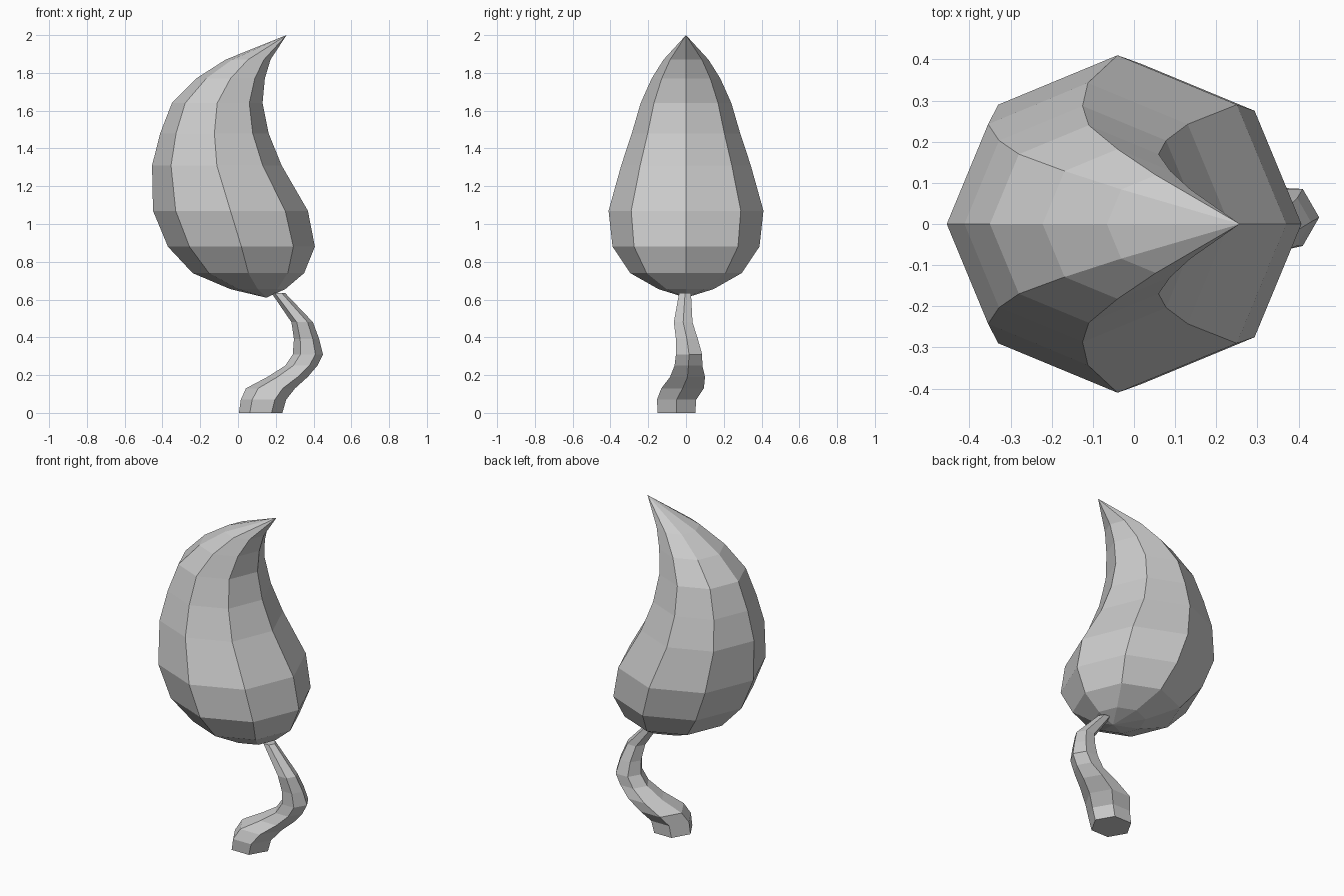
import bpy, bmesh
from math import cos, sin, tau

if "Cube" in bpy.data.objects:
    bpy.data.objects.remove(bpy.data.objects["Cube"])


def loft(name, rings, sides, tip_low=None, tip_high=None):
    """Skin horizontal polygon rings (z, centre x, centre y, radius); close with a tip or a flat cap."""
    bm = bmesh.new()
    loops = [[bm.verts.new((cx + r * cos(tau * i / sides), cy + r * sin(tau * i / sides), z))
              for i in range(sides)] for z, cx, cy, r in rings]
    for a, b in zip(loops, loops[1:]):
        for i in range(sides):
            j = (i + 1) % sides
            bm.faces.new((a[i], a[j], b[j], b[i]))
    for loop, tip in ((loops[0], tip_low), (loops[-1], tip_high)):
        if tip:
            t = bm.verts.new(tip)
            for i in range(sides):
                bm.faces.new((loop[i], loop[(i + 1) % sides], t))
        else:
            bm.faces.new(loop)
    bmesh.ops.recalc_face_normals(bm, faces=bm.faces)
    mesh = bpy.data.meshes.new(name)
    bm.to_mesh(mesh)
    bm.free()
    obj = bpy.data.objects.new(name, mesh)
    bpy.context.collection.objects.link(obj)
    return obj


# Eight-sided bulb leaning into a pointed, curled tip
bulb = [(0.655, 0.105, 0, 0.145), (0.74, 0.055, 0, 0.295), (0.88, 0.018, 0, 0.389),
        (1.07, -0.04, 0, 0.41), (1.31, -0.112, 0, 0.343), (1.48, -0.125, 0, 0.287),
        (1.64, -0.11, 0, 0.24), (1.77, -0.04, 0, 0.182), (1.87, 0.053, 0, 0.119)]
loft("bulb", bulb, 8, tip_low=(0.15, 0, 0.61), tip_high=(0.257, 0, 2.0))

# Six-sided winding stem tapering up into the bulb
stem = [(0, 0.12, -0.05, 0.115), (0.07, 0.135, -0.05, 0.12), (0.13, 0.172, -0.018, 0.13),
        (0.19, 0.262, 0.008, 0.107), (0.25, 0.335, 0.013, 0.085), (0.31, 0.37, 0.016, 0.08),
        (0.39, 0.363, 0.005, 0.067), (0.48, 0.34, -0.015, 0.057), (0.635, 0.213, -0.005, 0.036)]
loft("stem", stem, 6)
